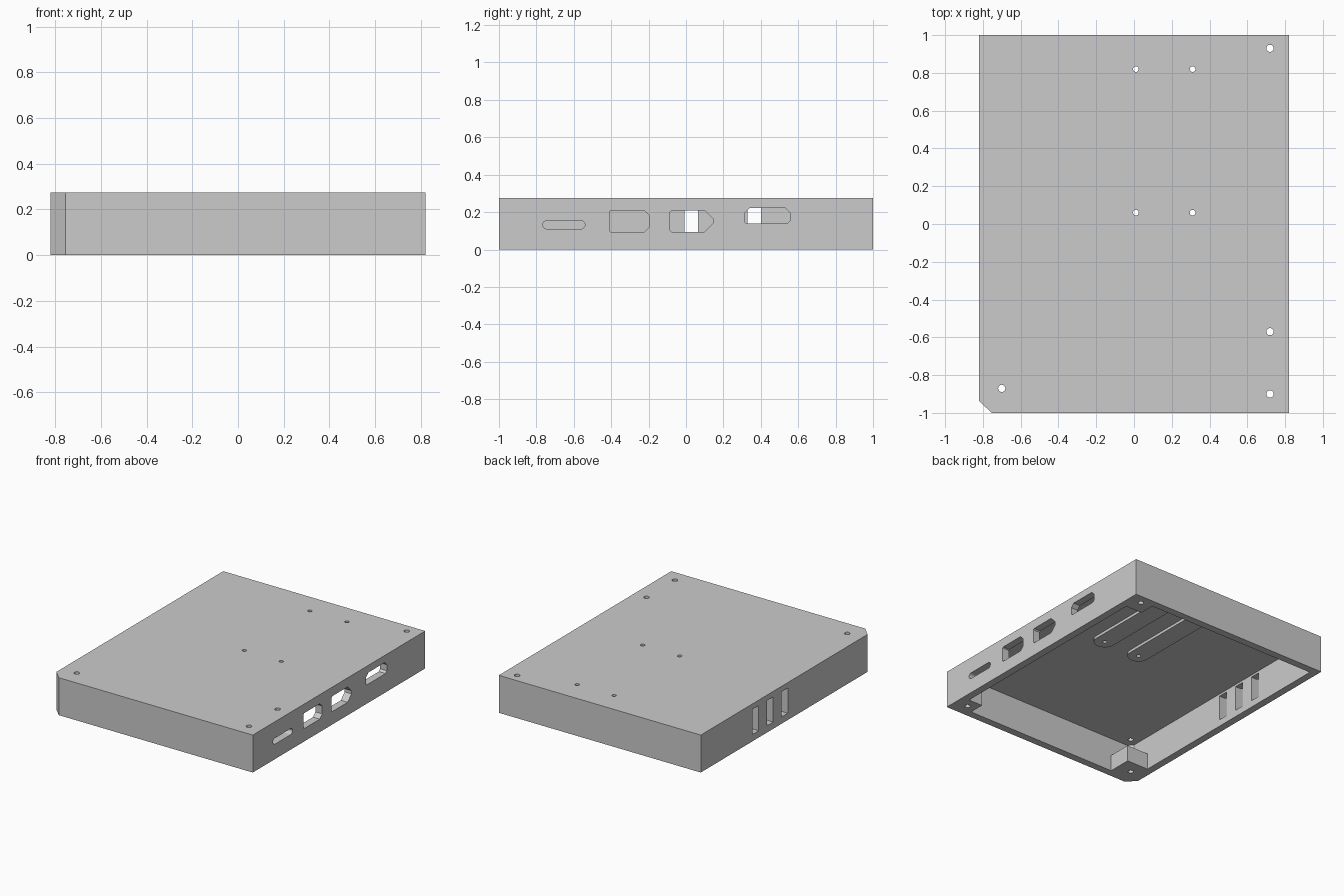
import bpy, bmesh
from math import cos, sin, pi

cube = bpy.data.objects.get("Cube")
if cube:
    bpy.data.objects.remove(cube, do_unlink=True)

W, D, H = 0.82, 1.0, 0.275      # half width, half depth, height
WALL, CEIL = 0.055, 0.251       # wall thickness, underside of the top plate
POST_H = 0.12

grey = bpy.data.materials.new("plain_grey")
grey.use_nodes = True
colour = (0.6, 0.6, 0.6, 1)
grey.diffuse_color = colour
grey.node_tree.nodes["Principled BSDF"].inputs["Base Color"].default_value = colour


def prism(name, outline, lo, hi, axis="z"):
    """Extrude a 2D outline along z (outline in x, y) or x (outline in y, z)."""
    bm = bmesh.new()
    place = (lambda p, d: (p[0], p[1], d)) if axis == "z" else (lambda p, d: (d, p[0], p[1]))
    face = bm.faces.new([bm.verts.new(place(p, lo)) for p in outline])
    ext = bmesh.ops.extrude_face_region(bm, geom=[face])
    shift = [b - a for a, b in zip(place((0, 0), lo), place((0, 0), hi))]
    bmesh.ops.translate(bm, vec=shift, verts=[v for v in ext["geom"] if isinstance(v, bmesh.types.BMVert)])
    bmesh.ops.recalc_face_normals(bm, faces=bm.faces)
    mesh = bpy.data.meshes.new(name)
    bm.to_mesh(mesh)
    bm.free()
    mesh.materials.append(grey)
    obj = bpy.data.objects.new(name, mesh)
    bpy.context.collection.objects.link(obj)
    return obj


def cut(obj, *prism_args):
    """Subtract a prism from an object and bake the result."""
    cutter = prism("cutter", *prism_args)
    mod = obj.modifiers.new("cut", "BOOLEAN")
    mod.operation, mod.solver, mod.object = "DIFFERENCE", "EXACT", cutter
    deps = bpy.context.evaluated_depsgraph_get()
    mesh = bpy.data.meshes.new_from_object(obj.evaluated_get(deps))
    obj.modifiers.clear()
    obj.data = mesh
    bpy.data.objects.remove(cutter, do_unlink=True)


def clipped_rect(x0, x1, y0, y1, bl=0, br=0, tr=0, tl=0):
    """Rectangle with a chamfer of its own size at each corner."""
    pts = []
    for x, y, sx, sy, c, flip in ((x0, y0, 1, 1, bl, 0), (x1, y0, -1, 1, br, 1),
                                  (x1, y1, -1, -1, tr, 0), (x0, y1, 1, -1, tl, 1)):
        pair = [(x, y + sy * c), (x + sx * c, y)] if c else [(x, y)]
        pts += pair[::-1] if flip else pair
    return pts


def capsule(x0, x1, y0, y1, n=12):
    """Slot with round ends along its longer direction."""
    r = min(x1 - x0, y1 - y0) / 2
    tall = y1 - y0 > x1 - x0
    start = 0 if tall else -pi / 2
    pts = []
    for end in (1, 0):
        cx = x0 + r if tall else (x1 - r if end else x0 + r)
        cy = (y1 - r if end else y0 + r) if tall else y0 + r
        base = start + (0 if end else pi)
        pts += [(cx + r * cos(base + pi * i / n), cy + r * sin(base + pi * i / n)) for i in range(n + 1)]
    return pts


def circle(x, y, r, n=24):
    return [(x + r * cos(2 * pi * i / n), y + r * sin(2 * pi * i / n)) for i in range(n)]


# Hollow shell, open underneath, with one chamfered corner
shell = prism("case_shell", clipped_rect(-W, W, -D, D, bl=0.065), 0, H)
IX, IY = W - WALL, D - WALL
cut(shell, clipped_rect(-IX, IX, -IY, IY, bl=0.033), -0.1, CEIL)

# Screw holes through the top plate
post_holes = [(0.72, 0.93), (0.72, -0.9), (-0.7, -0.87)]
rail_x, rail_y = (0.01, 0.31), (0.06, 0.82)
for x, y in post_holes + [(0.72, -0.57)]:
    cut(shell, circle(x, y, 0.019), -0.1, 0.4)
for x in rail_x:
    for y in rail_y:
        cut(shell, circle(x, y, 0.015), 0.2, 0.4)

# Port openings in the left wall
ports = [
    capsule(-0.765, -0.54, 0.11, 0.155),
    clipped_rect(-0.41, -0.195, 0.095, 0.208, 0.006, 0.028, 0.028, 0.006),
    clipped_rect(-0.085, 0.145, 0.095, 0.208, 0.008, 0.045, 0.045, 0.008),
    clipped_rect(0.315, 0.555, 0.138, 0.222, 0.008, 0.015, 0.025, 0.025),
]
for outline in ports:
    cut(shell, outline, W - 0.1, W + 0.1, "x")

# Upright vent slots in the right wall
for y in (0.028, 0.197, 0.365):
    cut(shell, clipped_rect(y - 0.037, y + 0.037, 0.05, 0.235), -W - 0.1, -W + 0.1, "x")

# Low screw posts in three inner corners
post_outlines = {
    "back_left_post": clipped_rect(W - 0.19, IX, D - 0.17, IY),
    "front_left_post": clipped_rect(W - 0.17, IX, -IY, -D + 0.17),
    "front_right_post": clipped_rect(-IX, -W + 0.23, -IY, -D + 0.23, bl=0.033),
}
for (name, outline), (x, y) in zip(post_outlines.items(), post_holes):
    post = prism(name, outline, 0, POST_H)
    cut(post, circle(x, y, 0.019), -0.1, 0.4)
    if y > 0:  # this screw runs partly through the wall edge
        post.location.z = 0

# Round-ended mounting rails under the top plate
for i, x in enumerate(rail_x):
    rail = prism(f"mounting_rail_{i + 1}",
                 capsule(x - 0.075, x + 0.075, rail_y[0] - 0.075, rail_y[1] + 0.075), CEIL - 0.02, CEIL)
    for y in rail_y:
        cut(rail, circle(x, y, 0.015), 0.1, 0.4)
